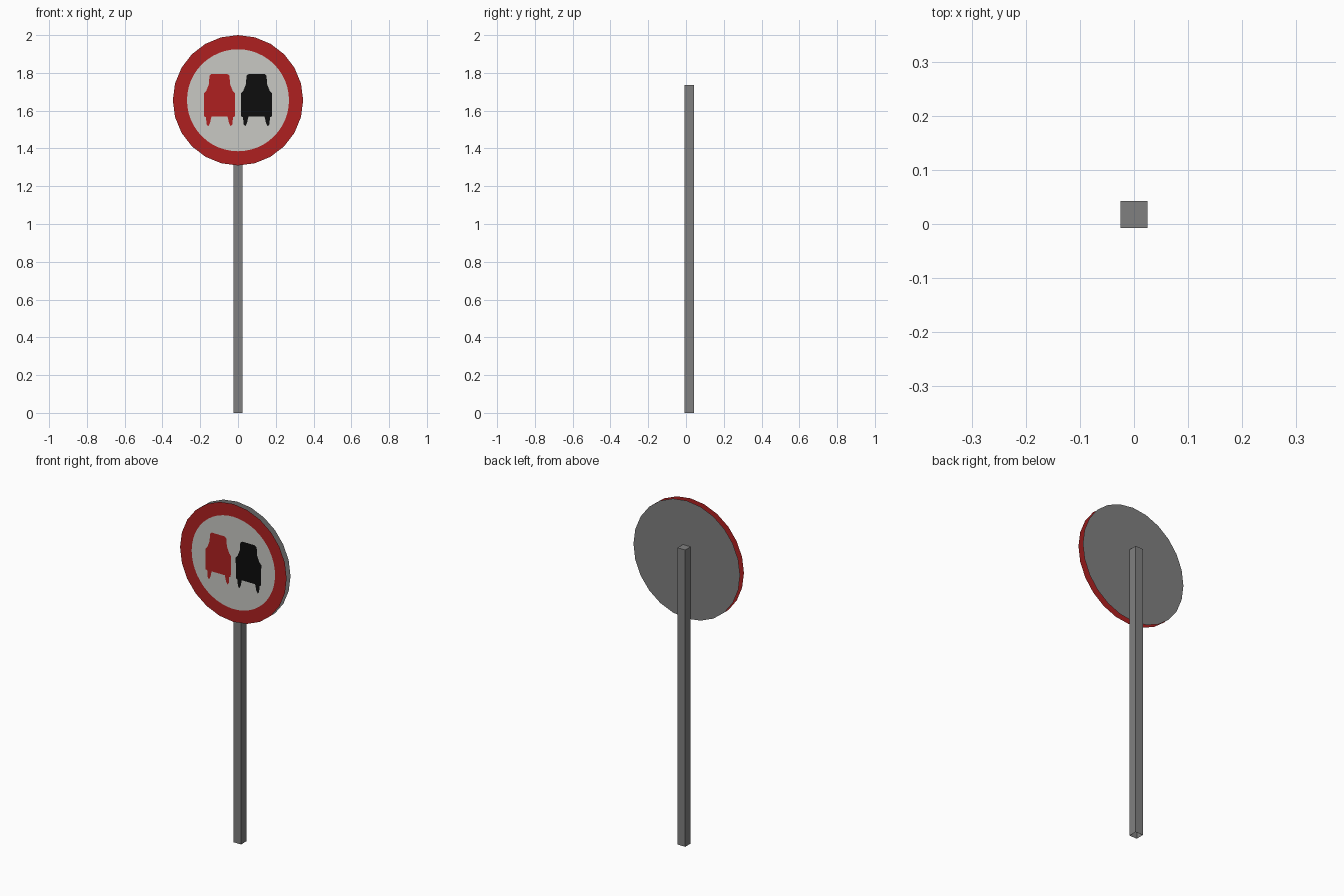
import bpy, bmesh, math
from mathutils import Vector

if "Cube" in bpy.data.objects:
    bpy.data.objects.remove(bpy.data.objects["Cube"])

CENTRE_Z = 1.655
FRONT_Y, BACK_Y = -0.043, -0.007


def material(name, colour):
    m = bpy.data.materials.new(name)
    m.diffuse_color = (*colour, 1)
    m.use_nodes = True
    m.node_tree.nodes["Principled BSDF"].inputs["Base Color"].default_value = m.diffuse_color
    return m


red = material("sign red", (0.43, 0.0145, 0.0145))
white = material("sign white", (0.58, 0.58, 0.55))
black = material("symbol black", (0.004, 0.004, 0.004))
grey = material("metal grey", (0.216, 0.216, 0.216))


def finish(name, bm, mat):
    mesh = bpy.data.meshes.new(name)
    bm.to_mesh(mesh)
    bm.free()
    mesh.materials.append(mat)
    obj = bpy.data.objects.new(name, mesh)
    bpy.context.collection.objects.link(obj)
    return obj


def circle(radius, sides):
    return [(radius * math.sin(2 * math.pi * i / sides),
             CENTRE_Z + radius * math.cos(2 * math.pi * i / sides)) for i in range(sides)]


def flat_shape(name, loops, y, facing, mat):
    """Fill an outline (first loop) with optional holes (other loops)."""
    bm = bmesh.new()
    edges = []
    for loop in loops:
        verts = [bm.verts.new((x, y, z)) for x, z in loop]
        edges += [bm.edges.new((verts[i - 1], verts[i])) for i in range(len(verts))]
    bmesh.ops.triangle_fill(bm, edges=edges, use_beauty=True, normal=(0, facing, 0))
    for f in bm.faces:
        f.normal_update()
        if f.normal.y * facing < 0:
            f.normal_flip()
    return finish(name, bm, mat)


# Vehicle symbol: half outline (half width, height), mirrored
HALF_CAR = [(0.041, 1.795), (0.053, 1.785), (0.056, 1.74), (0.066, 1.715),
            (0.070, 1.705), (0.083, 1.69), (0.081, 1.57), (0.071, 1.565),
            (0.069, 1.53), (0.060, 1.517), (0.050, 1.535), (0.043, 1.568)]


def car(cx):
    return ([(cx + w, z) for w, z in HALF_CAR] +
            [(cx - w, z) for w, z in reversed(HALF_CAR)])


left_car, right_car = car(-0.098), car(0.098)
inner = circle(0.27, 48)

# Front panel, made of neighbouring cut faces
flat_shape("red_border", [circle(0.345, 24), inner], FRONT_Y, -1, red)
flat_shape("white_field", [inner, left_car, right_car], FRONT_Y, -1, white)
flat_shape("left_vehicle_symbol", [left_car], FRONT_Y, -1, red)
flat_shape("right_vehicle_symbol", [right_car], FRONT_Y, -1, black)

# Back panel
flat_shape("back_panel", [circle(0.345, 24)], BACK_Y, 1, grey)

# Square post, open at the ground
bm = bmesh.new()
bmesh.ops.create_cube(bm, size=1)
bmesh.ops.scale(bm, vec=Vector((0.05, 0.05, 1.737)), verts=bm.verts)
bmesh.ops.translate(bm, vec=Vector((0, 0.018, 0.8685)), verts=bm.verts)
bm.normal_update()
bmesh.ops.delete(bm, geom=[f for f in bm.faces if f.normal.z < -0.5], context="FACES_ONLY")
finish("post", bm, grey)
